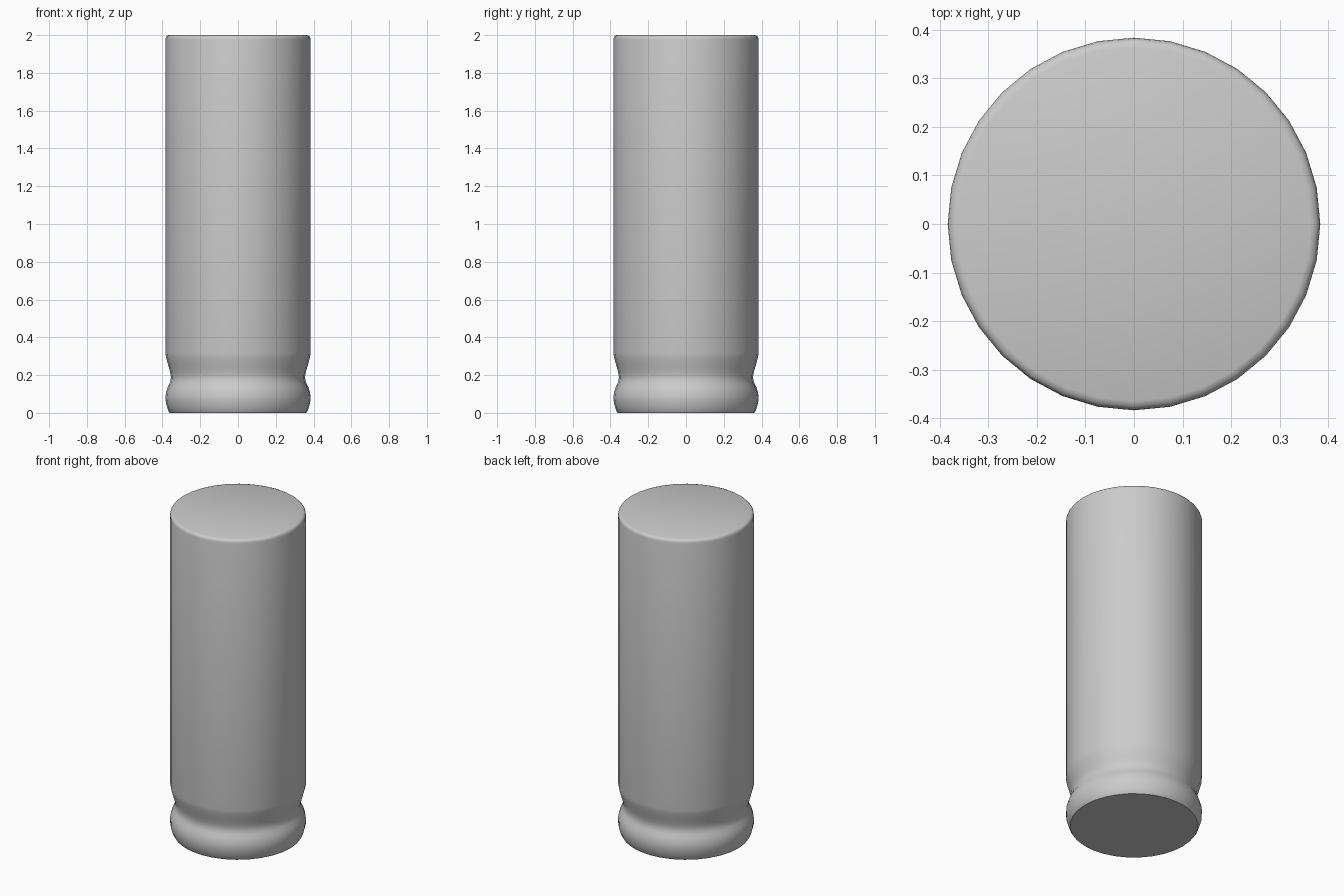
import bpy, bmesh, math

if "Cube" in bpy.data.objects:
    bpy.data.objects.remove(bpy.data.objects["Cube"])

SEGMENTS = 32

# Outline from bottom to top as (radius, height): foot bead, groove, body, rounded rim
profile = [
    (0.361, 0.0), (0.368, 0.010), (0.377, 0.036), (0.383, 0.062), (0.384, 0.085),
    (0.381, 0.110), (0.373, 0.135), (0.362, 0.156), (0.357, 0.172),
    (0.355, 0.190), (0.358, 0.212), (0.366, 0.240), (0.374, 0.268),
    (0.381, 0.295), (0.384, 0.315),
    (0.384, 1.978), (0.382, 1.988), (0.376, 1.996), (0.365, 2.0),
]

# Revolve the outline into rings, then cap both ends
bm = bmesh.new()
rings = []
for r, z in profile:
    rings.append([bm.verts.new((r * math.cos(2 * math.pi * i / SEGMENTS),
                                r * math.sin(2 * math.pi * i / SEGMENTS), z))
                  for i in range(SEGMENTS)])
for low, high in zip(rings, rings[1:]):
    for i in range(SEGMENTS):
        j = (i + 1) % SEGMENTS
        bm.faces.new((low[i], low[j], high[j], high[i]))
bm.faces.new(rings[0][::-1])
bm.faces.new(rings[-1])

mesh = bpy.data.meshes.new("cylinder_case")
bm.to_mesh(mesh)
bm.free()
case = bpy.data.objects.new("cylinder_case", mesh)
bpy.context.collection.objects.link(case)

# Smooth sides, crisp bottom edge
bpy.context.view_layer.objects.active = case
case.select_set(True)
bpy.ops.object.shade_smooth_by_angle(angle=math.radians(35))
